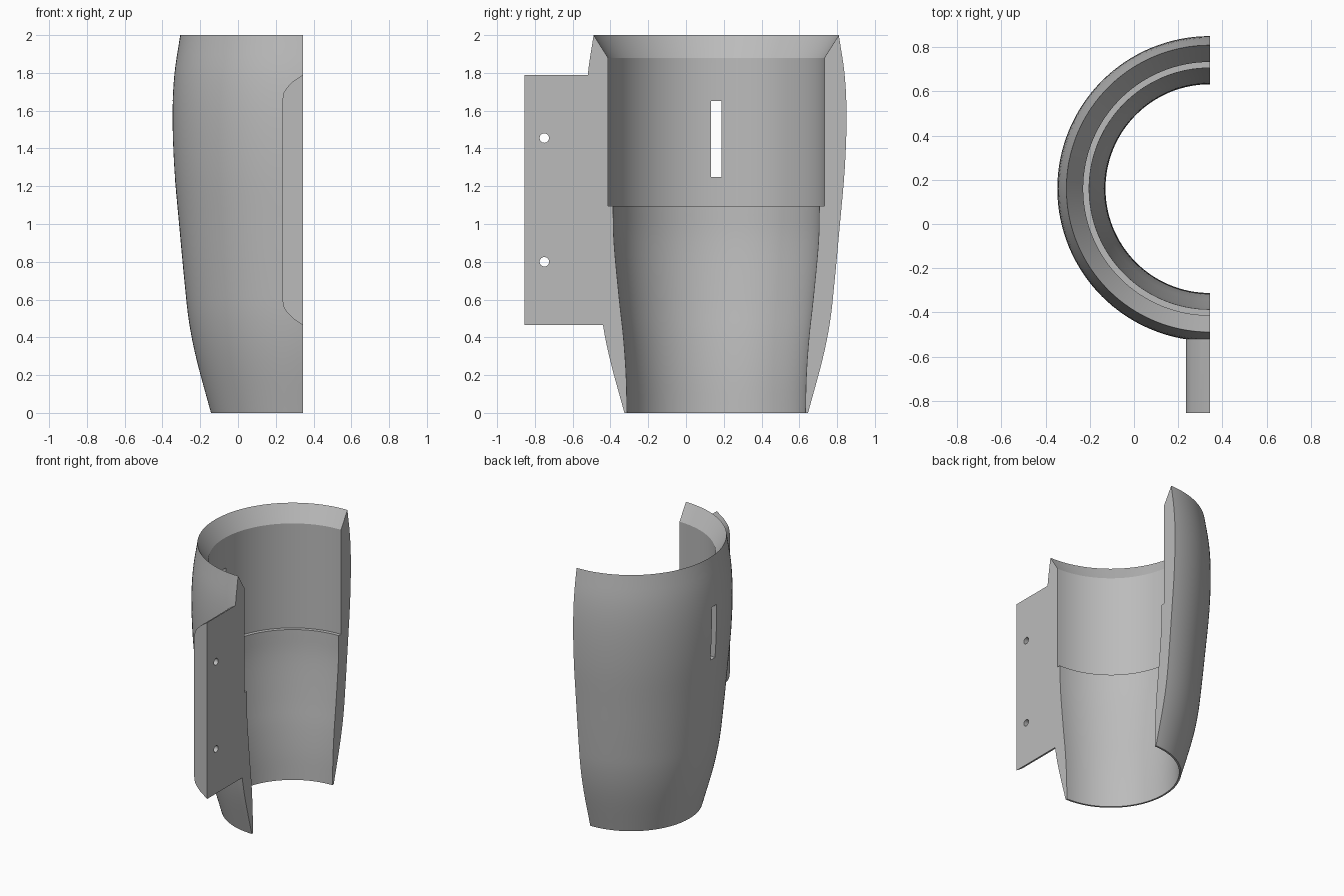
import bpy, bmesh, math
from mathutils import Matrix, Vector

AXIS_X, AXIS_Y = 0.343, 0.16

if "Cube" in bpy.data.objects:
    bpy.data.objects.remove(bpy.data.objects["Cube"], do_unlink=True)

grey = bpy.data.materials.new("plain grey")
grey.use_nodes = True
grey.diffuse_color = (0.5, 0.5, 0.5, 1)
grey.node_tree.nodes["Principled BSDF"].inputs["Base Color"].default_value = (0.5, 0.5, 0.5, 1)


def make_object(name, bm):
    bmesh.ops.recalc_face_normals(bm, faces=bm.faces[:])
    mesh = bpy.data.meshes.new(name)
    bm.to_mesh(mesh)
    bm.free()
    mesh.materials.append(grey)
    obj = bpy.data.objects.new(name, mesh)
    bpy.context.collection.objects.link(obj)
    return obj


def smooth_curve(points, steps=4):
    """Catmull-Rom curve through (radius, height) points."""
    p = [Vector(q) for q in points]
    p = [2 * p[0] - p[1]] + p + [2 * p[-1] - p[-2]]
    out = []
    for a, b, c, d in zip(p, p[1:], p[2:], p[3:]):
        for i in range(steps):
            t = i / steps
            out.append(b + 0.5 * t * (c - a + t * (2 * a - 5 * b + 4 * c - d
                                                   + t * (3 * (b - c) + d - a))))
    return out + [p[-2]]


def combine(target, tool, operation):
    """Boolean the tool into the target and remove the tool."""
    tool.hide_render = True
    mod = target.modifiers.new(operation.lower(), 'BOOLEAN')
    mod.operation, mod.solver, mod.object = operation, 'EXACT', tool
    bpy.context.view_layer.objects.active = target
    bpy.ops.object.modifier_apply(modifier=mod.name)
    bpy.data.objects.remove(tool, do_unlink=True)


# Half shell: closed wall section swept through half a turn
outer = smooth_curve([(0.486, 0), (0.562, 0.28), (0.602, 0.48), (0.625, 0.68), (0.655, 1.0),
                      (0.681, 1.3), (0.69, 1.57), (0.68, 1.79), (0.649, 2.0)])
bore = smooth_curve([(0.546, 1.095), (0.541, 0.9), (0.513, 0.6), (0.491, 0.4),
                     (0.477, 0.2), (0.472, 0)])
section = outer + [Vector((0.573, 1.88)), Vector((0.573, 1.095))] + bore

bm = bmesh.new()
start = bm.faces.new([bm.verts.new((AXIS_X, AXIS_Y + r, z)) for r, z in section])
bmesh.ops.spin(bm, geom=[start] + start.edges[:] + start.verts[:], cent=(AXIS_X, AXIS_Y, 0),
               axis=(0, 0, 1), angle=math.pi, steps=64, use_duplicate=False)
# Keep a cap on both cut ends
if not start.is_valid or any(len(e.link_faces) == 1 for e in bm.edges):
    bmesh.ops.holes_fill(bm, edges=[e for e in bm.edges if len(e.link_faces) == 1], sides=0)
shell = make_object("half_shell", bm)

# Mounting flange: rounded-corner plate extruded forward from the wall
corner = [(0.343, 0.465), (0.29, 0.501), (0.257, 0.535), (0.241, 0.562), (0.235, 0.6)]
outline = corner + [(x, 2.255 - z) for x, z in reversed(corner)]
bm = bmesh.new()
face = bm.faces.new([bm.verts.new((x, -0.855, z)) for x, z in outline])
ext = bmesh.ops.extrude_face_region(bm, geom=[face])
bmesh.ops.translate(bm, verts=[v for v in ext["geom"] if isinstance(v, bmesh.types.BMVert)],
                    vec=(0, 0.427, 0))
combine(shell, make_object("mounting_flange", bm), 'UNION')

# Bolt holes through the flange
for z in (0.8, 1.455):
    bm = bmesh.new()
    bmesh.ops.create_cone(bm, cap_ends=True, segments=24, radius1=0.025, radius2=0.025, depth=0.4,
                          matrix=Matrix.Translation((0.29, -0.75, z)) @ Matrix.Rotation(math.pi / 2, 4, 'Y'))
    combine(shell, make_object("bolt_hole_cutter", bm), 'DIFFERENCE')

# Strap slot through the middle of the wall
bm = bmesh.new()
bmesh.ops.create_cube(bm, size=1, matrix=Matrix.Translation((-0.3, 0.16, 1.45))
                      @ Matrix.Diagonal((0.5, 0.055, 0.4, 1)))
combine(shell, make_object("slot_cutter", bm), 'DIFFERENCE')

# Smooth curved walls, crisp edges
bpy.ops.object.select_all(action='DESELECT')
shell.select_set(True)
bpy.context.view_layer.objects.active = shell
bpy.ops.object.shade_smooth_by_angle(angle=math.radians(25))
